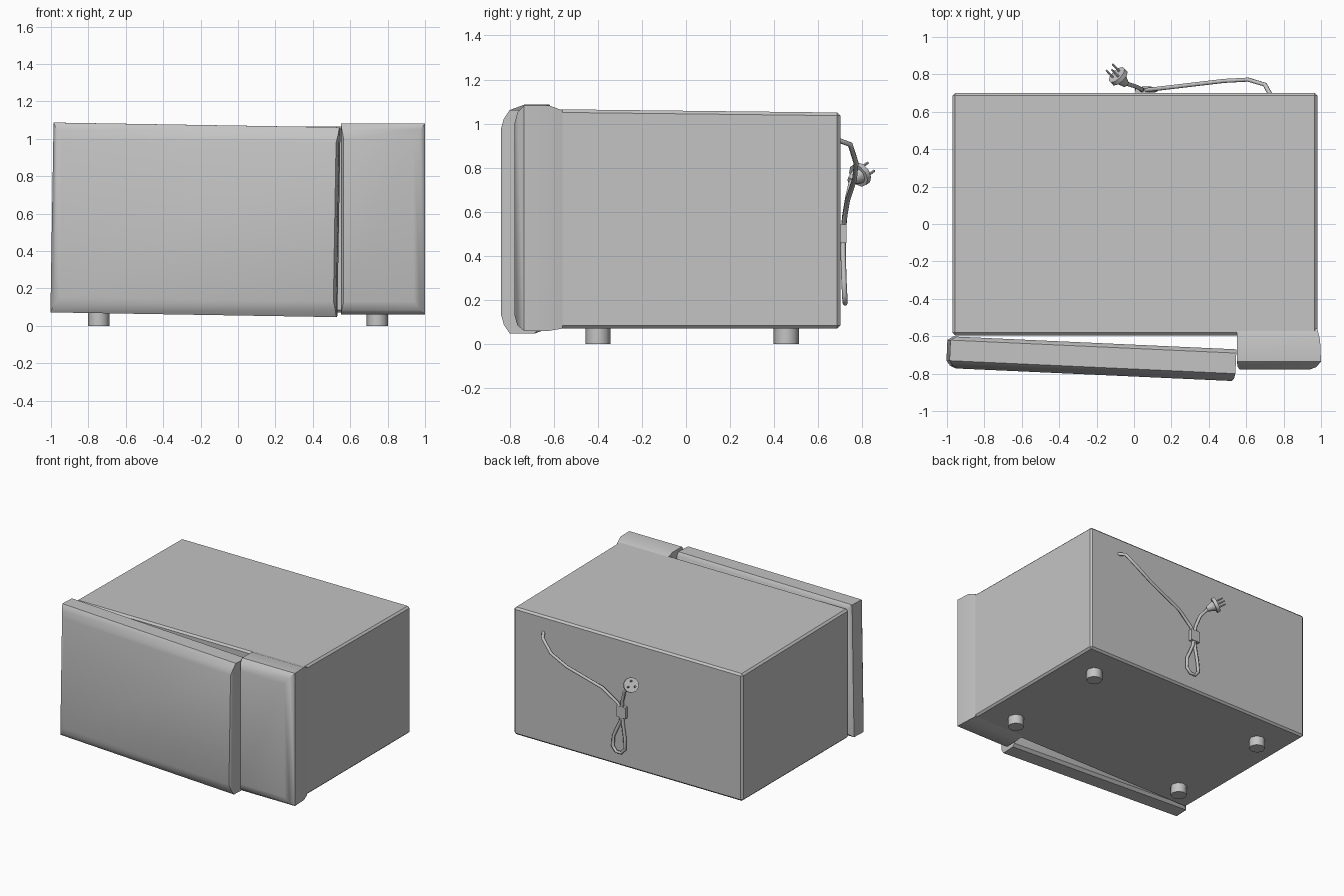
import bpy, bmesh, math
from mathutils import Vector, Matrix

if "Cube" in bpy.data.objects:
    bpy.data.objects.remove(bpy.data.objects["Cube"])

grey = bpy.data.materials.new("light grey")
grey.use_nodes = True
colour = (0.55, 0.55, 0.55, 1)
grey.diffuse_color = colour
grey.node_tree.nodes["Principled BSDF"].inputs["Base Color"].default_value = colour


def finish(name, bm, smooth=None):
    bmesh.ops.recalc_face_normals(bm, faces=bm.faces)
    mesh = bpy.data.meshes.new(name)
    bm.to_mesh(mesh)
    bm.free()
    return link(name, mesh, smooth)


def link(name, data, smooth=None):
    ob = bpy.data.objects.new(name, data)
    bpy.context.collection.objects.link(ob)
    data.materials.append(grey)
    if smooth:
        bpy.ops.object.select_all(action='DESELECT')
        ob.select_set(True)
        bpy.context.view_layer.objects.active = ob
        bpy.ops.object.shade_smooth_by_angle(angle=math.radians(smooth))
    return ob


def slab(name, rings):
    """Loft rectangles (y, left, right, bottom, top) from back to front."""
    bm = bmesh.new()
    loops = [[bm.verts.new((x, y, z)) for x, z in ((l, b), (r, b), (r, t), (l, t))]
             for y, l, r, b, t in rings]
    for a, c in zip(loops, loops[1:]):
        for i in range(4):
            j = (i + 1) % 4
            bm.faces.new((a[i], a[j], c[j], c[i]))
    bm.faces.new(loops[0])
    bm.faces.new(loops[-1])
    return finish(name, bm, 40)


def rod(name, start, axis, length, r1, r2, sides, smooth=None):
    """Cylinder or cone from a start point along an axis."""
    bm = bmesh.new()
    axis = Vector(axis).normalized()
    place = (Matrix.Translation(Vector(start) + axis * length / 2)
             @ axis.to_track_quat('Z', 'Y').to_matrix().to_4x4())
    bmesh.ops.create_cone(bm, cap_ends=True, segments=sides, radius1=r1, radius2=r2,
                          depth=length, matrix=place)
    return finish(name, bm, smooth)


def cable(name, points, radius):
    curve = bpy.data.curves.new(name, 'CURVE')
    curve.dimensions = '3D'
    curve.bevel_depth = radius
    curve.bevel_resolution = 1
    curve.use_fill_caps = True
    line = curve.splines.new('POLY')
    line.points.add(len(points) - 1)
    for p, co in zip(line.points, points):
        p.co = (*co, 1)
    return link(name, curve)


# Cabinet: box whose lid falls slightly to the back, with narrow edge chamfers
bm = bmesh.new()
bmesh.ops.create_cube(bm, size=1)
for v in bm.verts:
    top, back = v.co.z > 0, v.co.y > 0
    v.co = (0.98 if v.co.x > 0 else -0.97, 0.7 if back else -0.595,
            (1.05 if back else 1.065) if top else 0.07)
bmesh.ops.bevel(bm, geom=bm.edges[:], offset=0.014, segments=1, affect='EDGES')
finish("cabinet", bm)

# Control panel: chamfered block on the front
slab("control_panel", [
    (-0.56, 0.55, 0.98, 0.07, 1.06),
    (-0.62, 0.55, 0.995, 0.06, 1.082),
    (-0.735, 0.55, 1.0, 0.06, 1.082),
    (-0.765, 0.555, 0.975, 0.085, 1.05),
    (-0.778, 0.565, 0.94, 0.13, 1.0)])

# Door: chamfered slab, swung slightly open and sagging on its hinge
door = slab("door", [
    (0.0, 0.03, 1.53, 0.02, 0.99),
    (-0.02, 0.0, 1.53, 0.0, 1.015),
    (-0.13, 0.0, 1.53, 0.0, 1.015),
    (-0.157, 0.02, 1.525, 0.04, 0.975),
    (-0.17, 0.05, 1.515, 0.085, 0.93)])
door.location = (-0.997, -0.6, 0.072)
door.rotation_euler = (0, math.radians(0.95), math.radians(-2.6))

# Feet
for side, x in (("left", 0.745), ("right", -0.745)):
    for end, y in (("front", -0.4), ("back", 0.455)):
        rod(f"{end}_{side}_foot", (x, y, 0), (0, 0, 1), 0.08, 0.057, 0.057, 8, 50)

# Power cord: lead, hanging loop and plug end
knot = (0.045, 0.713, 0.5)
cable("cord_lead", [(0.73, 0.69, 0.925), (0.7, 0.745, 0.905), (0.61, 0.772, 0.82),
                    (0.48, 0.765, 0.75), (0.2, 0.732, 0.65), (0.08, 0.718, 0.56), knot], 0.012)
cable("cord_loop", [knot, (0.06, 0.713, 0.42), (0.115, 0.716, 0.3), (0.12, 0.72, 0.22),
                    (0.09, 0.722, 0.185), (0.045, 0.722, 0.185), (0.015, 0.72, 0.22),
                    (0.02, 0.716, 0.3), (0.04, 0.713, 0.42), knot], 0.012)
axis = Vector((-0.6, 0.62, 0.42)).normalized()
plug = Vector((-0.08, 0.785, 0.765))
cable("cord_plug_end", [knot, (0.04, 0.72, 0.58), (0.01, 0.735, 0.67), plug - axis * 0.05], 0.012)

# Cord tie
bm = bmesh.new()
bmesh.ops.create_cube(bm, size=1, matrix=Matrix.Translation(knot)
                      @ Matrix.Diagonal((0.075, 0.03, 0.085, 1)))
finish("cord_tie", bm)

# Plug: tapered grip, disc and three prongs
rod("plug_grip", plug - axis * 0.06, axis, 0.06, 0.018, 0.04, 10, 50)
rod("plug_disc", plug - axis * 0.005, axis, 0.025, 0.055, 0.055, 10, 50)
across = axis.cross(Vector((0, 0, 1))).normalized()
upward = across.cross(axis)
for i in range(3):
    a = math.radians(90 + 120 * i)
    offset = (across * math.cos(a) + upward * math.sin(a)) * 0.027
    rod(f"plug_prong_{i + 1}", plug + offset, axis, 0.075, 0.008, 0.006, 6)
